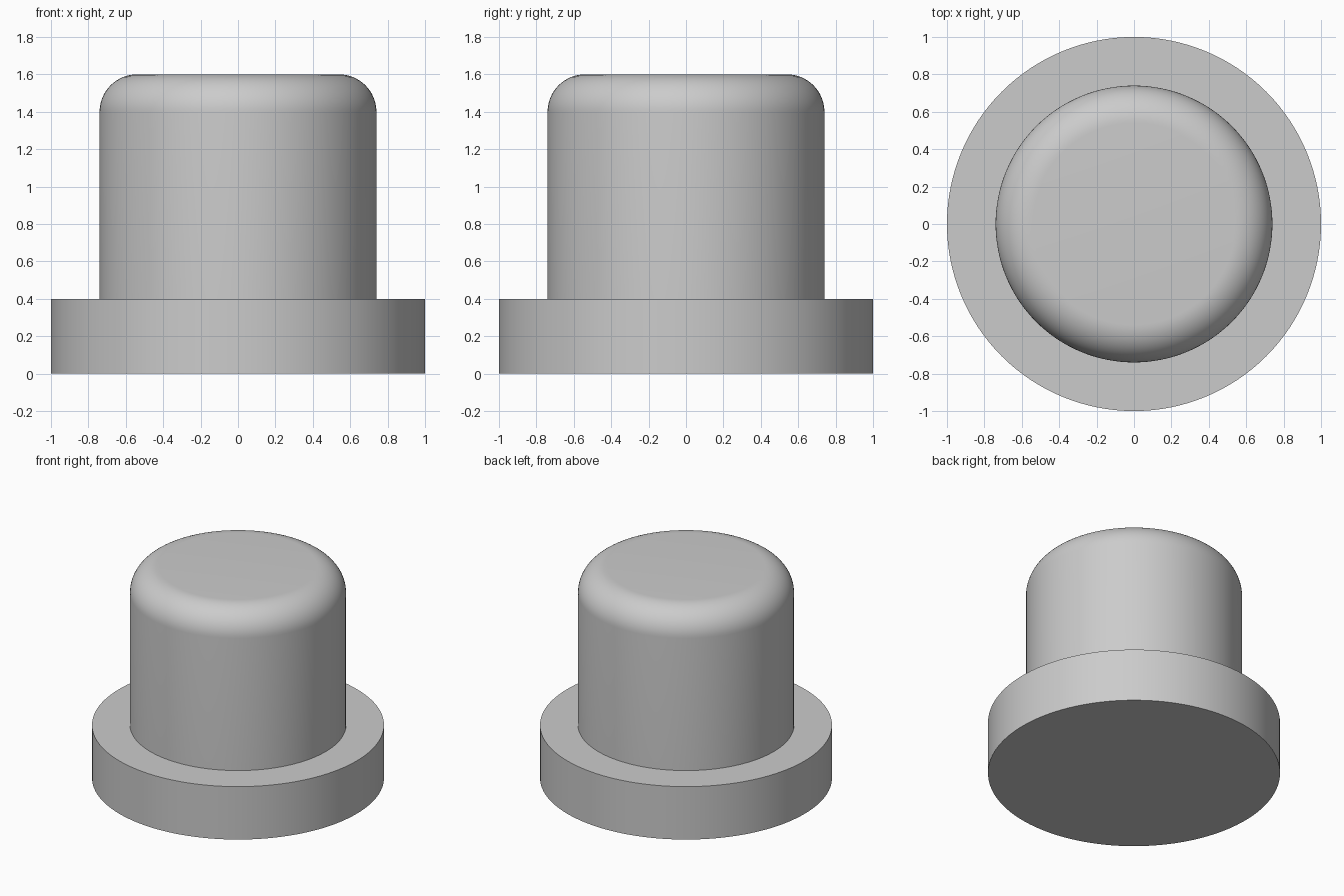
import bpy, bmesh, math
from mathutils import Vector

cube = bpy.data.objects.get("Cube")
if cube:
    bpy.data.objects.remove(cube, do_unlink=True)

SEGMENTS = 128
FLANGE_R, FLANGE_H = 1.0, 0.4
BODY_R, TOP, FILLET = 0.74, 1.6, 0.2

# Material
grey = bpy.data.materials.new("plain grey")
grey.use_nodes = True
color = (0.6, 0.6, 0.6, 1)
grey.diffuse_color = color
grey.node_tree.nodes["Principled BSDF"].inputs["Base Color"].default_value = color

# Profile: flange, step, straight wall, rounded shoulder
profile = [(FLANGE_R, 0), (FLANGE_R, FLANGE_H), (BODY_R, FLANGE_H)]
steps = 16
for i in range(steps + 1):
    a = math.pi / 2 * i / steps
    profile.append((BODY_R - FILLET + FILLET * math.cos(a),
                    TOP - FILLET + FILLET * math.sin(a)))

# Revolve the profile and cap both ends
bm = bmesh.new()
verts = [bm.verts.new((r, 0, z)) for r, z in profile]
edges = [bm.edges.new(pair) for pair in zip(verts, verts[1:])]
bmesh.ops.spin(bm, geom=verts + edges, cent=Vector(), axis=Vector((0, 0, 1)),
               angle=2 * math.pi, steps=SEGMENTS, use_duplicate=False)
bmesh.ops.remove_doubles(bm, verts=bm.verts[:], dist=0.0005)
bmesh.ops.holes_fill(bm, edges=[e for e in bm.edges if e.is_boundary], sides=0)
bmesh.ops.recalc_face_normals(bm, faces=bm.faces[:])

mesh = bpy.data.meshes.new("flanged_plug")
bm.to_mesh(mesh)
bm.free()
mesh.materials.append(grey)
plug = bpy.data.objects.new("flanged_plug", mesh)
bpy.context.collection.objects.link(plug)

# Smooth shading with sharp rims
bpy.ops.object.select_all(action="DESELECT")
plug.select_set(True)
bpy.context.view_layer.objects.active = plug
bpy.ops.object.shade_smooth_by_angle(angle=math.radians(35))
